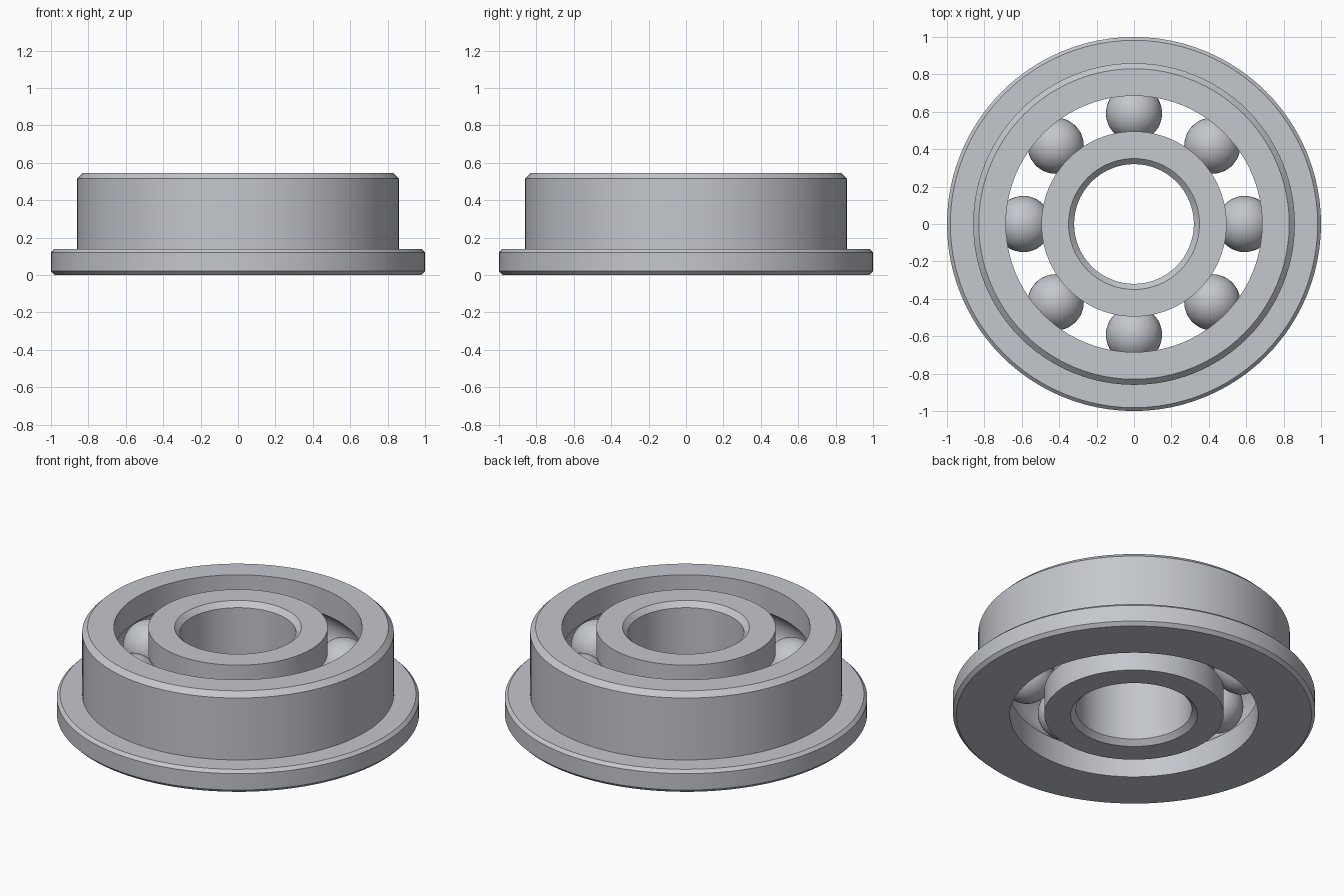
import bpy
from math import sin, cos, pi, radians, sqrt, atan2

cube = bpy.data.objects.get("Cube")
if cube:
    bpy.data.objects.remove(cube, do_unlink=True)

HEIGHT = 0.545
MID = HEIGHT / 2
PITCH = 0.592       # radius of the ball circle
BALL = 0.15
GROOVE = 0.153
SEGMENTS = 96

steel = bpy.data.materials.new("brushed_steel")
steel.use_nodes = True
steel.diffuse_color = (0.55, 0.57, 0.61, 1)
steel.node_tree.nodes["Principled BSDF"].inputs["Base Color"].default_value = steel.diffuse_color


def finish(obj, name):
    obj.name = obj.data.name = name
    obj.data.materials.append(steel)
    bpy.ops.object.select_all(action='DESELECT')
    obj.select_set(True)
    bpy.context.view_layer.objects.active = obj
    bpy.ops.object.shade_smooth_by_angle(angle=radians(25))


def groove(wall, side, steps=12):
    """Raceway arc, listed from top to bottom; side is 1 outwards, -1 inwards."""
    reach = abs(wall - PITCH)
    half = atan2(sqrt(GROOVE ** 2 - reach ** 2), reach)
    angles = [half - 2 * half * i / steps for i in range(steps + 1)]
    return [(PITCH + side * GROOVE * cos(a), MID + GROOVE * sin(a)) for a in angles]


def lathe(name, profile):
    """Revolve a closed counter-clockwise (radius, z) profile around z."""
    n = len(profile)
    verts, faces = [], []
    for s in range(SEGMENTS):
        a = 2 * pi * s / SEGMENTS
        verts += [(r * cos(a), r * sin(a), z) for r, z in profile]
        t = (s + 1) % SEGMENTS
        for i in range(n):
            j = (i + 1) % n
            faces.append((s * n + i, t * n + i, t * n + j, s * n + j))
    mesh = bpy.data.meshes.new(name)
    mesh.from_pydata(verts, [], faces)
    obj = bpy.data.objects.new(name, mesh)
    bpy.context.collection.objects.link(obj)
    finish(obj, name)


# Flanged outer ring with raceway
lathe("outer_ring", [
    (0.685, 0), (0.98, 0), (1, 0.02), (1, 0.12), (0.982, 0.138), (0.86, 0.138),
    (0.86, 0.515), (0.83, HEIGHT), (0.685, HEIGHT)] + groove(0.685, 1))

# Inner ring with chamfered bore and raceway
lathe("inner_ring", [
    (0.35, 0), (0.495, 0)] + groove(0.495, -1)[::-1] + [
    (0.495, HEIGHT), (0.35, HEIGHT), (0.32, HEIGHT - 0.03), (0.32, 0.03)])

# Eight balls between the rings
for i in range(8):
    a = i * pi / 4
    bpy.ops.mesh.primitive_uv_sphere_add(
        segments=48, ring_count=24, radius=BALL,
        location=(PITCH * cos(a), PITCH * sin(a), MID), rotation=(0, 0, a))
    finish(bpy.context.object, f"ball_{i + 1}")
